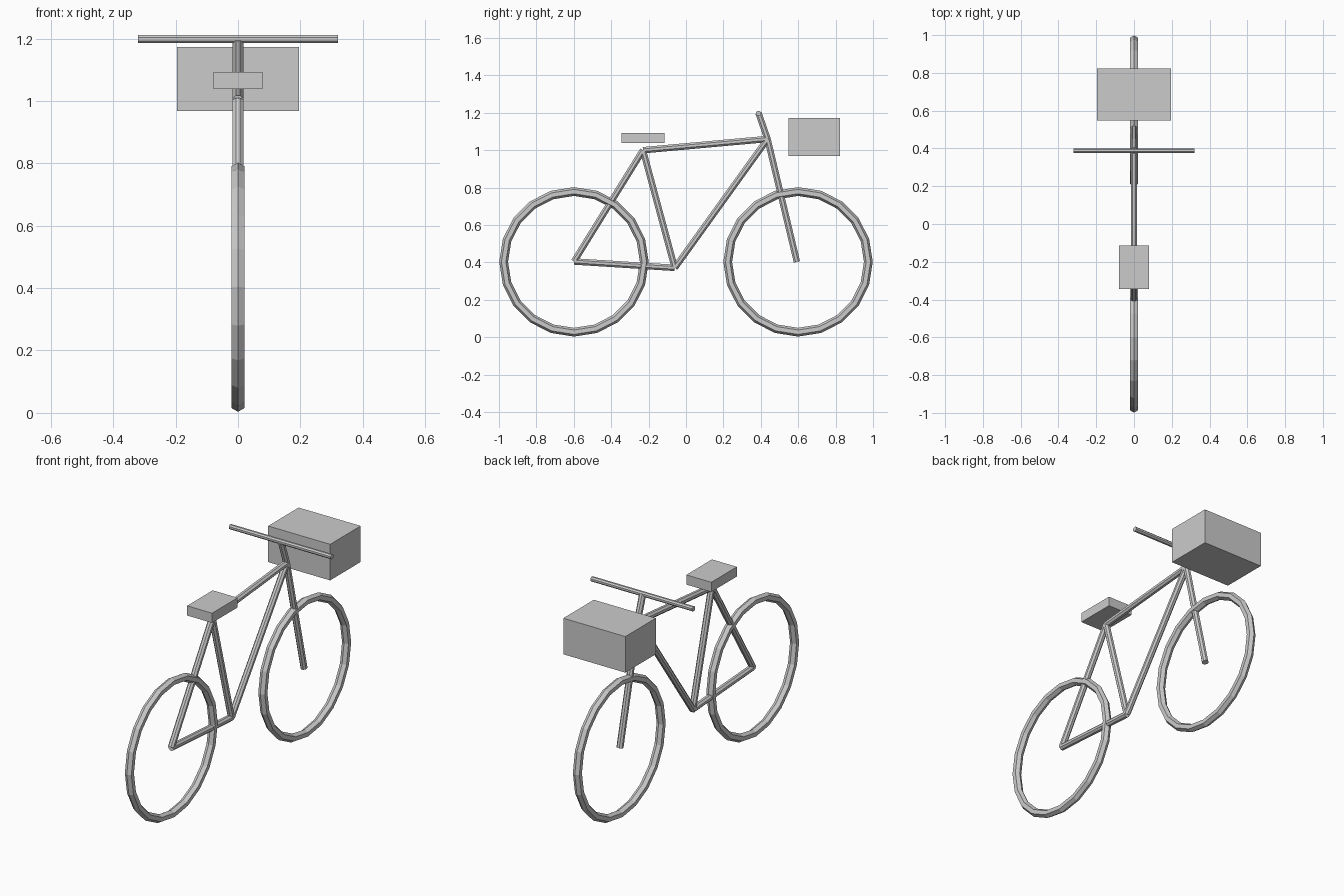
import bpy
from math import pi
from mathutils import Vector, Matrix

if "Cube" in bpy.data.objects:
    bpy.data.objects.remove(bpy.data.objects["Cube"])


def tube(name, a, b, r, sides=8):
    # straight faceted tube between two points
    a, b = Vector(a), Vector(b)
    d = b - a
    bpy.ops.mesh.primitive_cylinder_add(vertices=sides, radius=r, depth=d.length)
    ob = bpy.context.object
    ob.name = name
    turn = Matrix.Rotation(pi / sides, 4, 'Z')
    ob.matrix_world = Matrix.Translation((a + b) / 2) @ d.to_track_quat('Z', 'Y').to_matrix().to_4x4() @ turn
    return ob


def box(name, centre, size):
    bpy.ops.mesh.primitive_cube_add(size=1, location=centre)
    ob = bpy.context.object
    ob.name = name
    ob.scale = size
    return ob


# wheels: tyres only, hexagonal section
WHEEL_Y, AXLE_Z = 0.599, 0.403
for name, y in (("rear_wheel", -WHEEL_Y), ("front_wheel", WHEEL_Y)):
    bpy.ops.mesh.primitive_torus_add(major_segments=20, minor_segments=6,
                                     major_radius=0.376, minor_radius=0.0235,
                                     location=(0, y, AXLE_Z), rotation=(0, pi / 2, 0))
    bpy.context.object.name = name

# frame joints
rear_axle = (0, -WHEEL_Y, AXLE_Z + 0.002)
front_axle = (0, 0.593, AXLE_Z)
crank = (0, -0.06, 0.371)
seat_top = (0, -0.23, 1.0)
head = (0, 0.436, 1.06)
bar_centre = (0, 0.388, 1.198)

# frame tubes
for name, a, b in (("chain_stay", rear_axle, crank),
                   ("seat_stay", rear_axle, seat_top),
                   ("seat_tube", crank, seat_top),
                   ("top_tube", seat_top, head),
                   ("down_tube", crank, head),
                   ("fork", head, front_axle),
                   ("stem", head, bar_centre)):
    tube(name, a, b, 0.0185)

# handlebar, seat and basket
tube("handlebar", (-0.32, *bar_centre[1:]), (0.32, *bar_centre[1:]), 0.014)
box("seat", (0, -0.23, 1.065), (0.157, 0.23, 0.055))
box("basket", (0, 0.686, 1.071), (0.39, 0.274, 0.205))
